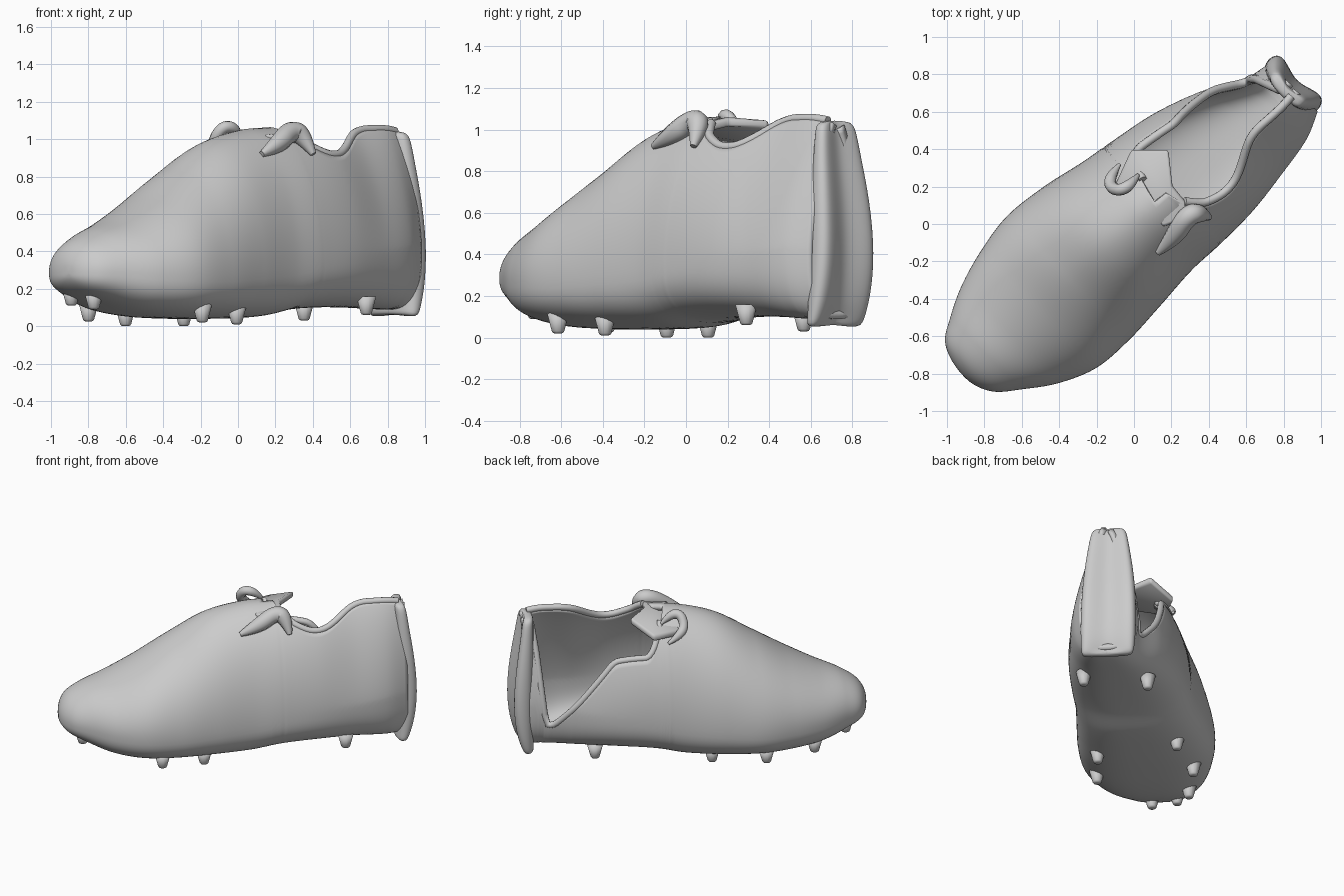
import bpy, bmesh, math
from mathutils import Vector

if "Cube" in bpy.data.objects:
    bpy.data.objects.remove(bpy.data.objects["Cube"])

ANGLE = math.radians(45)   # shoe lies diagonally; local x = toe to heel, local y = across


def lerp(table, x):
    if x <= table[0][0]:
        return table[0][1]
    for a, b in zip(table, table[1:]):
        if x <= b[0]:
            return a[1] + (b[1] - a[1]) * (x - a[0]) / (b[0] - a[0])
    return table[-1][1]


def soft_lerp(table, x, r):
    # averaged over a window, so corners become rounded
    return sum(lerp(table, x + r * k / 4) for k in range(-4, 5)) / 9


def hermite(table, x, col):
    # smooth interpolation in sqrt(distance from toe), so the toe is round
    q = [math.sqrt(r[0] - S0) for r in table]
    v = [r[col] for r in table]
    qx = math.sqrt(max(x - S0, 0))
    n = len(q)
    k = next((i for i in range(n - 1) if qx <= q[i + 1]), n - 2)

    def slope(i):
        a, b = max(i - 1, 0), min(i + 1, n - 1)
        return (v[b] - v[a]) / (q[b] - q[a])
    h = q[k + 1] - q[k]
    f = min((qx - q[k]) / h, 1)
    return ((2*f**3 - 3*f*f + 1) * v[k] + (f**3 - 2*f*f + f) * h * slope(k)
            + (3*f*f - 2*f**3) * v[k + 1] + (f**3 - f*f) * h * slope(k + 1))


def finish(name, bm, subsurf=0):
    me = bpy.data.meshes.new(name)
    bm.to_mesh(me)
    bm.free()
    ob = bpy.data.objects.new(name, me)
    bpy.context.collection.objects.link(ob)
    ob.rotation_euler.z = ANGLE
    for p in me.polygons:
        p.use_smooth = True
    if subsurf:
        m = ob.modifiers.new("smooth", 'SUBSURF')
        m.levels = m.render_levels = subsurf
    return ob


def loft(bm, rings, closed):
    rows = [[bm.verts.new(p) for p in r] for r in rings]
    n = len(rows[0])
    for a, b in zip(rows, rows[1:]):
        for j in range(n if closed else n - 1):
            k = (j + 1) % n
            bm.faces.new((a[j], b[j], b[k], a[k]))
    return rows


def tube(name, pts, radius, smooth=False):
    cu = bpy.data.curves.new(name, 'CURVE')
    cu.dimensions = '3D'
    cu.bevel_depth = radius
    cu.bevel_resolution = 3
    cu.use_fill_caps = True
    sp = cu.splines.new('NURBS' if smooth else 'POLY')
    sp.points.add(len(pts) - 1)
    for i, (p, c) in enumerate(zip(sp.points, pts)):
        p.co = (*c, 1)
        if smooth and i in (0, len(pts) - 1):
            p.radius = .3          # tapered ends
    if smooth:
        sp.use_endpoint_u = True
        sp.order_u = 3
    ob = bpy.data.objects.new(name, cu)
    bpy.context.collection.objects.link(ob)
    ob.rotation_euler.z = ANGLE


# Upper and sole: stations of (along, centre, half width, bottom, widest z, top, roundness)
S0, S1 = -1.22, 1.12
STATIONS = [
    (-1.22, .06, .00, .28, .29, .30, 2.0), (-1.17, .08, .175, .20, .29, .425, 2.0),
    (-1.05, .07, .27, .14, .29, .505, 2.0), (-.88, .05, .37, .08, .28, .575, 2.0),
    (-.68, .037, .44, .05, .28, .68, 2.0), (-.45, .045, .465, .04, .28, .83, 1.9),
    (-.20, .037, .445, .04, .30, .98, 1.9), (.05, .017, .41, .05, .32, 1.05, 1.9),
    (.25, -.005, .397, .085, .35, 1.065, 1.9), (.50, -.03, .37, .10, .38, 1.09, 1.7),
    (.75, -.06, .31, .10, .40, 1.10, 1.4), (.98, -.10, .23, .09, .42, 1.09, 1.35),
    (1.14, -.085, .175, .09, .42, 1.09, 1.4)]
# Collar heights: deep cut on one side, shallow dip on the other
CUT_LEFT = [(.17, 1.08), (.24, .90), (.29, .80), (.42, .79), (.53, .77), (.77, .47),
            (.94, .27), (1.0, .30), (1.04, 1.0), (1.14, 1.03)]
CUT_RIGHT = [(.25, 1.08), (.29, 1.0), (.38, .945), (.50, .905), (.62, .94), (.70, 1.0),
             (.80, 1.05), (1.0, 1.055), (1.14, 1.03)]


def section_point(st, th):
    c, w, zb, zc, zt, n = st
    e = 2 / (n if math.cos(th) > 0 else 2.8)
    y = math.copysign(abs(math.sin(th)) ** e, math.sin(th))
    z = abs(math.cos(th)) ** e
    return c + w * y, zc + ((zt - zc) if math.cos(th) > 0 else (zb - zc)) * z


def collar_angle(st, z):
    if z >= st[4]:
        return 0.0
    lo, hi = 0.0, math.pi
    for _ in range(30):
        mid = (lo + hi) / 2
        if section_point(st, mid)[1] > z:
            lo = mid
        else:
            hi = mid
    return hi


ROWS, COLS = 150, 72
rings, rim_left, rim_right = [], [], []
for i in range(ROWS + 1):
    s = S0 + (S1 - S0) * (i / ROWS) ** 1.4
    st = [hermite(STATIONS, s, k) for k in range(1, 7)]
    a = collar_angle(st, soft_lerp(CUT_LEFT, s, .03)) if s > .17 else 0
    b = 2 * math.pi - (collar_angle(st, soft_lerp(CUT_RIGHT, s, .06)) if s > .25 else 0)
    ring = [(s, *section_point(st, a + (b - a) * j / COLS)) for j in range(COLS + 1)]
    rings.append(ring)
    for rim, p, first in ((rim_left, ring[0], .19), (rim_right, ring[-1], .26)):
        if first < s < 1.09:
            inward = max(-.018, min(.018, st[0] - p[1]))
            rim.append((p[0], p[1] + inward, p[2]))
bm = bmesh.new()
loft(bm, rings, False)
bmesh.ops.remove_doubles(bm, verts=bm.verts, dist=.0005)
upper = finish("shoe_upper", bm)
sol = upper.modifiers.new("thickness", 'SOLIDIFY')
sol.thickness = .04
sol.offset = -1

# Padded collar edges
tube("collar_edge_left", rim_left, .023)
tube("collar_edge_right", rim_right, .023)

# Heel counter: upright slab with a groove down the back (z, back, side min, side max)
LEVELS = [(.04, 1.12, -.26, .08), (.07, 1.14, -.265, .1), (.2, 1.18, -.27, .115),
          (.4, 1.205, -.265, .12), (.65, 1.185, -.25, .105), (.88, 1.145, -.22, .07),
          (1.0, 1.13, -.20, .05), (1.045, 1.11, -.18, .03)]
OUTLINE = [(0, .12), (.45, 0), (.85, .02), (1, .13), (.82, .35), (.74, .5),
           (.82, .65), (1, .87), (.85, .98), (.45, 1), (0, .88)]
bm = bmesh.new()
rows = loft(bm, [[(1.04 + (bk - 1.04) * f, t0 + (t1 - t0) * g,
                   z + (.05 * math.sin(math.pi * g) if z < .1 else 0)) for f, g in OUTLINE]
                 for z, bk, t0, t1 in LEVELS], True)
bm.faces.new(rows[0])
bm.faces.new(rows[-1])
bmesh.ops.recalc_face_normals(bm, faces=bm.faces)
finish("heel_counter", bm, 2)

# Tongue flap at the front of the opening
FLAP = [(.08, .22, .97), (.27, .29, .97), (.41, .15, 1.05), (.29, 0, 1.055),
        (.27, -.2, 1.02), (.1, -.12, 1.03)]
bm = bmesh.new()
rows = loft(bm, [[(x, y, z - .045) for x, y, z in FLAP], FLAP], True)
bm.faces.new(rows[0])
bm.faces.new(rows[1])
bmesh.ops.recalc_face_normals(bm, faces=bm.faces)
bmesh.ops.bevel(bm, geom=bm.edges[:], offset=.015, segments=2, affect='EDGES', profile=.5)
finish("tongue", bm)

# Lace loop and side lug beside the opening
tube("lace_loop", [(.17, .28, .90), (.09, .27, .95), (.05, .23, 1.0), (.07, .18, 1.07),
                   (.14, .16, 1.06), (.2, .17, 1.0)], .032, True)
tube("side_lug", [(-.02, -.2, .92), (.1, -.2, .97), (.23, -.17, 1.05), (.29, -.2, 1.02),
                  (.31, -.26, .92)], .055, True)

# Studs (along, across, tip z)
STUDS = [(-1.06, .2, .11), (-1.06, .03, .09), (-.83, .3, .025), (-.49, .36, 0), (-.13, .28, .0),
         (.65, .15, .03), (-.57, -.3, .02), (-.28, -.27, .01), (.69, -.28, .06)]
for i, (s, t, z) in enumerate(STUDS):
    bm = bmesh.new()
    bmesh.ops.create_cone(bm, cap_ends=True, segments=12, radius1=.028, radius2=.055, depth=.1)
    bmesh.ops.bevel(bm, geom=[e for e in bm.edges if all(v.co.z < 0 for v in e.verts)],
                    offset=.012, segments=2, affect='EDGES', profile=.5)
    bmesh.ops.translate(bm, verts=bm.verts, vec=Vector((s, t, z + .05)))
    finish(f"stud_{i + 1}", bm)
